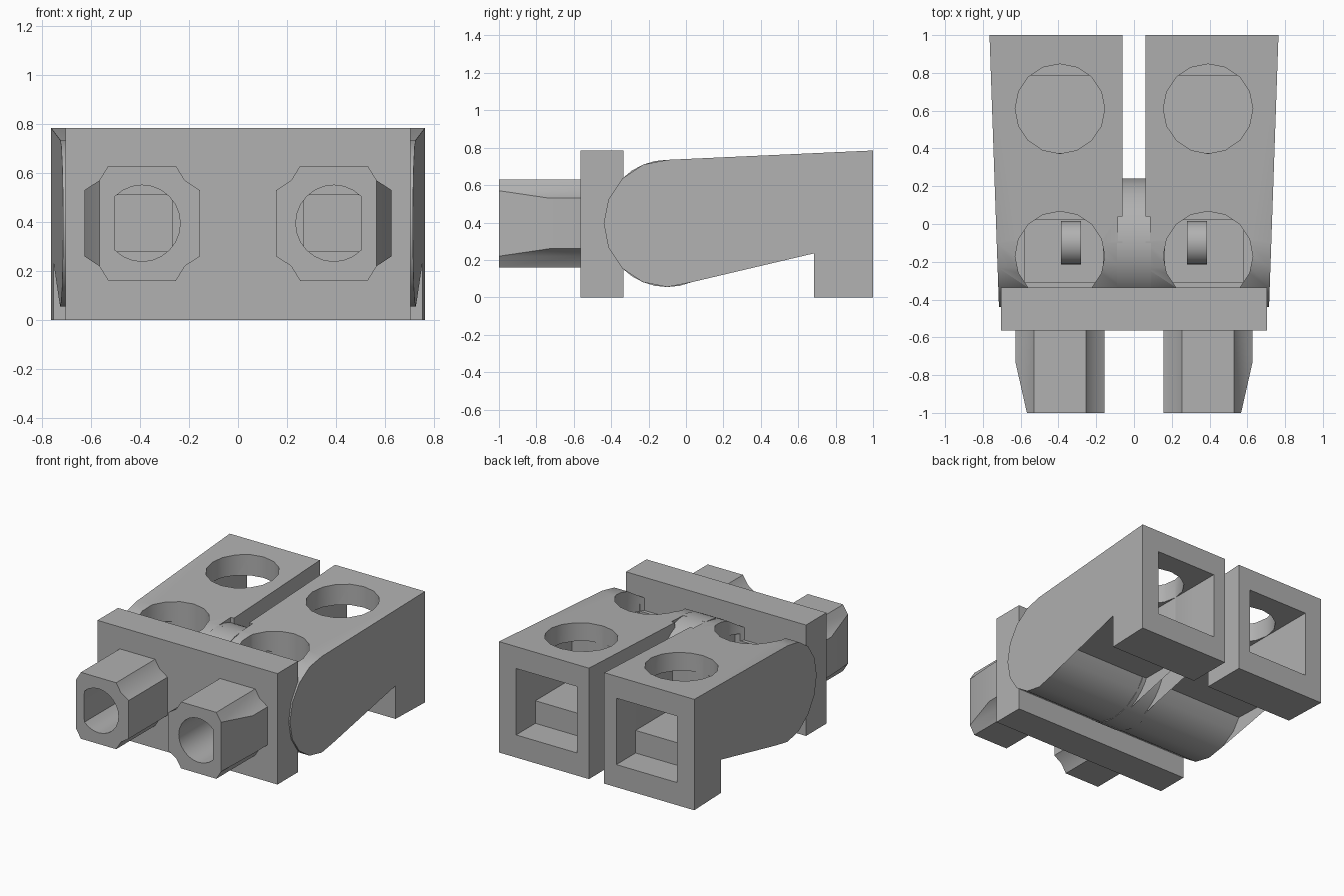
import bpy, bmesh, math
from mathutils import Vector, Matrix

cube = bpy.data.objects.get("Cube")
if cube:
    bpy.data.objects.remove(cube, do_unlink=True)

grey = bpy.data.materials.new("plain_grey")
grey.use_nodes = True
colour = (0.44, 0.44, 0.44, 1)
grey.diffuse_color = colour
for node in grey.node_tree.nodes:
    if node.type == 'BSDF_PRINCIPLED':
        node.inputs["Base Color"].default_value = colour

HUB_Y, HUB_Z, HUB_R = -0.10, 0.395, 0.34
HOLE_X, HOLE_R = 0.392, 0.237


def add(name, bm):
    bmesh.ops.recalc_face_normals(bm, faces=bm.faces[:])
    mesh = bpy.data.meshes.new(name)
    bm.to_mesh(mesh)
    bm.free()
    mesh.materials.append(grey)
    ob = bpy.data.objects.new(name, mesh)
    bpy.context.collection.objects.link(ob)
    return ob


def prism(points, offset):
    """Extrude a closed loop of 3D points along offset."""
    bm = bmesh.new()
    face = bm.faces.new([bm.verts.new(p) for p in points])
    out = bmesh.ops.extrude_face_region(bm, geom=[face], use_keep_orig=True)
    verts = [g for g in out["geom"] if isinstance(g, bmesh.types.BMVert)]
    bmesh.ops.translate(bm, verts=verts, vec=offset)
    return bm


def box(name, x, y, z):
    pts = [(x[0], y[0], z[0]), (x[1], y[0], z[0]), (x[1], y[1], z[0]), (x[0], y[1], z[0])]
    return add(name, prism(pts, (0, 0, z[1] - z[0])))


def cylinder(name, centre, radius, depth, axis, sides):
    bm = bmesh.new()
    turn = {'X': Matrix.Rotation(math.pi / 2, 4, 'Y'),
            'Y': Matrix.Rotation(math.pi / 2, 4, 'X'),
            'Z': Matrix.Identity(4)}[axis]
    bmesh.ops.create_cone(bm, cap_ends=True, segments=sides, radius1=radius, radius2=radius,
                          depth=depth, matrix=Matrix.Translation(centre) @ turn)
    return add(name, bm)


def finish(ob, cutters=(), mirror=False):
    """Cut, mirror, bake the modifiers and shade."""
    for c in cutters:
        c.hide_render = True
        mod = ob.modifiers.new("cut", 'BOOLEAN')
        mod.operation, mod.object, mod.solver = 'DIFFERENCE', c, 'EXACT'
    if mirror:
        mod = ob.modifiers.new("mirror", 'MIRROR')
        mod.use_mirror_merge = False
    bpy.context.view_layer.update()
    baked = bpy.data.meshes.new_from_object(ob.evaluated_get(bpy.context.evaluated_depsgraph_get()))
    ob.modifiers.clear()
    ob.data = baked
    for c in cutters:
        bpy.data.objects.remove(c, do_unlink=True)
    bpy.ops.object.select_all(action='DESELECT')
    ob.select_set(True)
    bpy.context.view_layer.objects.active = ob
    bpy.ops.object.shade_smooth_by_angle(angle=math.radians(30))


# Arms: side profile with a round front end and a stepped foot
profile = [(0.19, 0.235), (0.685, 0.235), (0.685, 0), (1, 0), (1, 0.785)]
for i in range(12):
    a = math.radians(90 + i * 22.5)
    profile.append((HUB_Y + HUB_R * math.cos(a), HUB_Z + HUB_R * math.sin(a)))
bm = prism([(0.06, y, z) for y, z in profile], (1, 0, 0))
for v in bm.verts:
    if v.co.x > 0.5:
        v.co.x = 0.715 + 0.05 * (v.co.y + 0.44) / 1.44
arms = add("arms", bm)
finish(arms, [
    box("back_socket", (0.155, 0.63), (0.785, 1.1), (0.16, 0.63)),
    box("upper_socket", (0.155, 0.63), (0.375, 0.8), (0.32, 0.63)),
    cylinder("rear_hole", (HOLE_X, 0.61, 0.66), HOLE_R, 0.6, 'Z', 16),
    cylinder("front_hole", (HOLE_X, -0.17, 0.75), HOLE_R, 0.4, 'Z', 16),
    box("front_pocket", (0.165, 0.58), (-0.31, 0.02), (0.25, 0.6)),
    box("inner_notch", (0, 0.085), (-0.09, 0.04), (0.5, 0.9)),
], mirror=True)

# Hinge hub between the arms and the pins seen inside the front holes
finish(cylinder("centre_hub", (0, HUB_Y, HUB_Z), HUB_R, 0.18, 'X', 32))
finish(cylinder("hinge_pins", (0.333, HUB_Y, HUB_Z), 0.115, 0.105, 'X', 24), mirror=True)

# Cross plate at the front
finish(box("front_plate", (-0.705, 0.705), (-0.565, -0.335), (0, 0.785)),
       [box("left_end", (0.27, 0.505), (-0.6, -0.45), (0.28, 0.51)),
        box("right_end", (-0.505, -0.27), (-0.6, -0.45), (0.28, 0.51))])

# Pegs: notched-corner section, tapered on the outer side
corner = [(0.236, 0.135), (0.175, 0.175), (0.138, 0.235)]
section = []
for sx, sz in ((1, 1), (-1, 1), (-1, -1), (1, -1)):
    pts = corner if sx * sz > 0 else corner[::-1]
    section += [(HOLE_X + sx * x, -1, HUB_Z + sz * z) for x, z in pts]
bm = prism(section, (0, 0.437, 0))
cut = bmesh.ops.bisect_plane(bm, geom=bm.verts[:] + bm.edges[:] + bm.faces[:],
                             plane_co=(0.567, -1, 0), plane_no=Vector((0.27, -0.061, 0)),
                             clear_outer=True)
bmesh.ops.holes_fill(bm, edges=[e for e in bm.edges if e.is_boundary], sides=0)
pegs = add("pegs", bm)

# Bore with a flat on its outer side
bore = []
for i in range(24):
    a = 2 * math.pi * i / 24
    x = HOLE_X + 0.156 * math.cos(a)
    bore.append((min(x, 0.505), -1.1, HUB_Z + 0.156 * math.sin(a)))
finish(pegs, [add("bore", prism(bore, (0, 0.62, 0)))], mirror=True)
